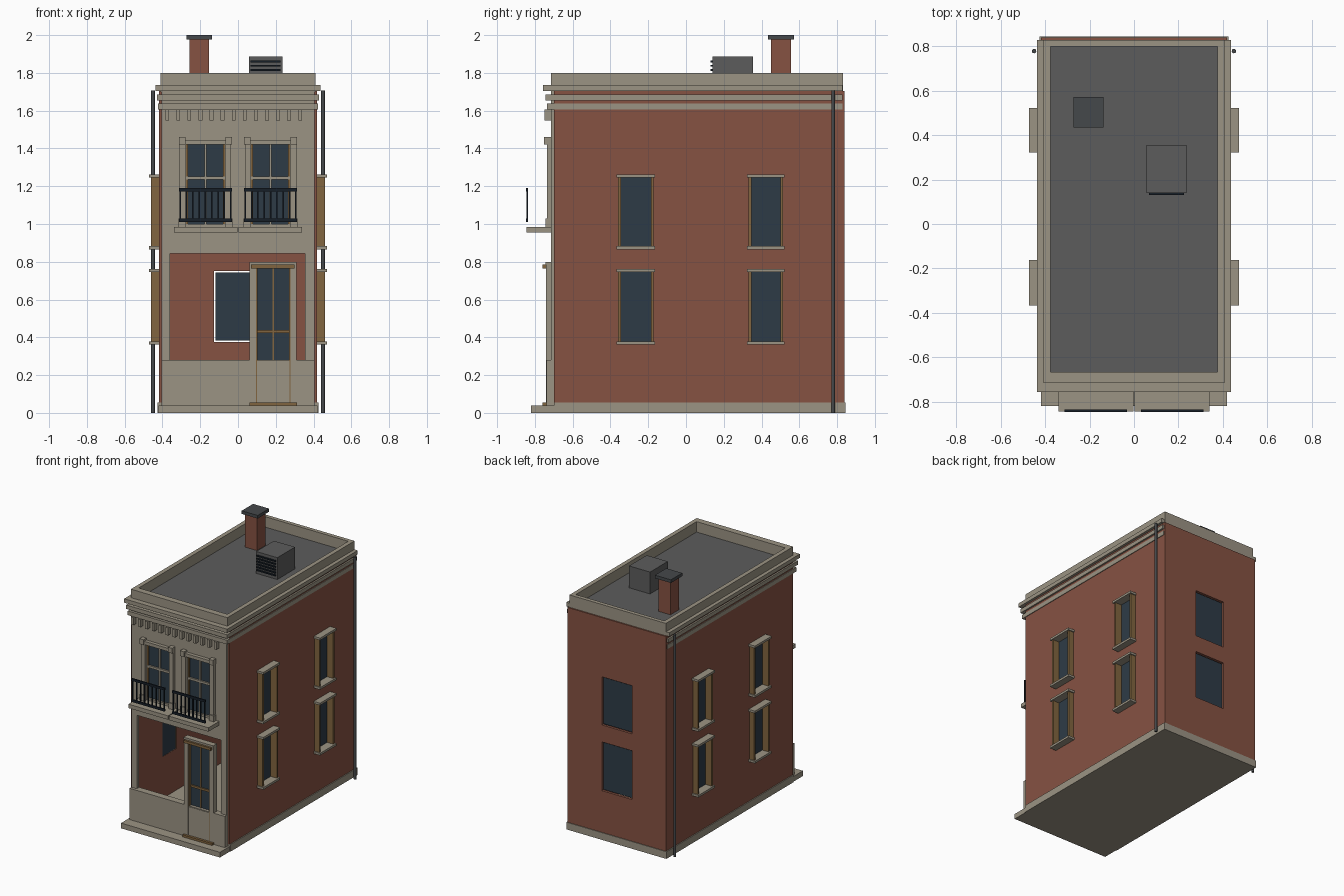
import bpy, bmesh, math
from mathutils import Vector

if "Cube" in bpy.data.objects:
    bpy.data.objects.remove(bpy.data.objects["Cube"])


def material(name, rgb):
    m = bpy.data.materials.new(name)
    m.diffuse_color = (*rgb, 1)
    m.use_nodes = True
    m.node_tree.nodes["Principled BSDF"].inputs["Base Color"].default_value = m.diffuse_color
    return m


BRICK = material("brick red", (0.24, 0.085, 0.055))
STONE = material("warm stone", (0.33, 0.295, 0.23))
GLASS = material("dark glass", (0.027, 0.044, 0.062))
WOOD = material("ochre wood", (0.22, 0.13, 0.05))
ROOF = material("roof grey", (0.107, 0.107, 0.107))
METAL = material("pipe grey", (0.06, 0.065, 0.07))
IRON = material("black iron", (0.008, 0.013, 0.02))


def finish(bm, name, mat):
    bmesh.ops.recalc_face_normals(bm, faces=bm.faces)
    me = bpy.data.meshes.new(name)
    bm.to_mesh(me)
    bm.free()
    me.materials.append(mat)
    ob = bpy.data.objects.new(name, me)
    bpy.context.collection.objects.link(ob)
    return ob


def boxes(name, mat, *items):
    """One object made of boxes, each (x0, x1, y0, y1, z0, z1)."""
    bm = bmesh.new()
    for x0, x1, y0, y1, z0, z1 in items:
        vs = bmesh.ops.create_cube(bm, size=1)["verts"]
        for v in vs:
            v.co = ((x0 + x1) / 2 + v.co.x * (x1 - x0),
                    (y0 + y1) / 2 + v.co.y * (y1 - y0),
                    (z0 + z1) / 2 + v.co.z * (z1 - z0))
    return finish(bm, name, mat)


def mirrored(items):
    """Add copies of the boxes on the other side of x = 0."""
    return list(items) + [(-b, -a, *rest) for a, b, *rest in items]


def wall(name, mat, axis, pos, thick, u, z, holes):
    """Upright wall with rectangular holes (u0, u1, z0, z1); axis is its normal."""
    us = sorted({*u, *[h[i] for h in holes for i in (0, 1)]})
    zs = sorted({*z, *[h[i] for h in holes for i in (2, 3)]})
    bm = bmesh.new()

    def point(a, b):
        return (pos, a, b) if axis == "x" else (a, pos, b)

    grid = [[bm.verts.new(point(a, b)) for b in zs] for a in us]
    for i in range(len(us) - 1):
        for j in range(len(zs) - 1):
            cu, cz = (us[i] + us[i + 1]) / 2, (zs[j] + zs[j + 1]) / 2
            if not any(h[0] < cu < h[1] and h[2] < cz < h[3] for h in holes):
                bm.faces.new((grid[i][j], grid[i + 1][j],
                              grid[i + 1][j + 1], grid[i][j + 1]))
    out = bmesh.ops.extrude_face_region(bm, geom=bm.faces[:])["geom"]
    move = Vector((thick, 0, 0)) if axis == "x" else Vector((0, thick, 0))
    bmesh.ops.translate(bm, vec=move,
                        verts=[g for g in out if isinstance(g, bmesh.types.BMVert)])
    loose = [v for v in bm.verts if not v.link_faces]
    bmesh.ops.delete(bm, geom=loose, context="VERTS")
    return finish(bm, name, mat)


# Base slab and plinth
boxes("base_slab", STONE, (-0.42, 0.42, -0.82, 0.845, 0, 0.04))
boxes("plinth", STONE, (-0.425, 0.425, -0.70, 0.845, 0, 0.055))

# Brick shell
FLOORS = [(0.375, 0.75), (0.88, 1.25)]
SIDE_Y = [(-0.35, -0.18), (0.34, 0.505)]
side_holes = [(*y, *z) for y in SIDE_Y for z in FLOORS]
back_holes = [(-0.128, 0.128, *z) for z in FLOORS]
for s, side in ((-1, "left"), (1, "right")):
    wall(side + "_wall", BRICK, "x", s * 0.418, -s * 0.02, (-0.70, 0.84), (0.05, 1.705), side_holes)
wall("back_wall", BRICK, "y", 0.84, -0.02, (-0.398, 0.398), (0.05, 1.705), back_holes)
boxes("back_glass", GLASS, *[(-0.12, 0.12, 0.823, 0.829, a + 0.007, b - 0.007) for a, b in FLOORS])

# Side windows: projecting surrounds, sills and lintels
glass, jambs, caps = [], [], []
for y0, y1 in SIDE_Y:
    for z0, z1 in FLOORS:
        glass.append((0.40, 0.408, y0, y1, z0, z1))
        jambs += [(0.40, 0.46, y0 - 0.009, y0 + 0.006, z0, z1),
                  (0.40, 0.46, y1 - 0.006, y1 + 0.009, z0, z1)]
        caps += [(0.40, 0.472, y0 - 0.017, y1 + 0.017, z0 - 0.014, z0 + 0.003),
                 (0.40, 0.472, y0 - 0.017, y1 + 0.017, z1 - 0.004, z1 + 0.013)]
boxes("side_window_glass", GLASS, *mirrored(glass))
boxes("side_window_jambs", WOOD, *mirrored(jambs))
boxes("side_window_caps", STONE, *mirrored(caps))

# Stone facade with open shop bay and two upper windows
WIN = [(-0.275, -0.07), (0.07, 0.275)]
front_holes = [(-0.36, 0.355, 0.28, 0.845)] + [(*w, 1.0, 1.42) for w in WIN]
wall("facade", STONE, "y", -0.715, 0.03, (-0.405, 0.405), (0.04, 1.705), front_holes)
boxes("lower_panel", STONE, (-0.405, 0.405, -0.738, -0.70, 0.04, 0.28))

# Upper front windows and balconies
glass, frame, bars, sash = [], [], [], []
slabs, rails = [], []
for x0, x1 in WIN:
    c = (x0 + x1) / 2
    glass.append((x0, x1, -0.70, -0.694, 1.0, 1.42))
    bars += [(c - 0.006, c + 0.006, -0.71, -0.70, 1.0, 1.42),
             (x0, x1, -0.712, -0.70, 1.235, 1.252)]
    sash += [(x0, x0 + 0.01, -0.71, -0.70, 1.0, 1.42),
             (x1 - 0.01, x1, -0.71, -0.70, 1.0, 1.42)]
    frame += [(x0 - 0.034, x0, -0.736, -0.71, 0.985, 1.42),
              (x1, x1 + 0.034, -0.736, -0.71, 0.985, 1.42),
              (x0 - 0.03, x1 + 0.03, -0.742, -0.71, 1.42, 1.445)]
    for e in (x0 - 0.02, x1 + 0.02):
        frame += [(e - 0.017, e + 0.017, -0.752, -0.71, 1.42, 1.46),
                  (e - 0.02, e + 0.02, -0.745, -0.71, 0.985, 1.03)]
    s = 1 if c > 0 else -1
    slabs.append((*sorted((s * 0.003, s * 0.34)), -0.845, -0.71, 0.955, 0.985))
    r0, r1 = c - 0.14, c + 0.14
    rails += [(r0, r1, -0.846, -0.836, 1.172, 1.19), (r0, r1, -0.846, -0.836, 1.01, 1.028)]
    for i in range(9):
        x = r0 + 0.006 + i * (r1 - r0 - 0.012) / 8
        rails.append((x - 0.004, x + 0.004, -0.845, -0.837, 1.02, 1.18))
boxes("upper_window_glass", GLASS, *glass)
boxes("upper_window_bars", STONE, *bars)
boxes("upper_window_sash", WOOD, *sash)
boxes("upper_window_surrounds", STONE, *frame)
boxes("balcony_slabs", STONE, *slabs)
boxes("balcony_railings", IRON, *rails)

# Front door
boxes("door_jambs", STONE, (0.06, 0.096, -0.742, -0.70, 0.055, 0.795),
      (0.277, 0.31, -0.742, -0.70, 0.055, 0.795),
      (0.06, 0.31, -0.745, -0.70, 0.785, 0.80))
boxes("door_lintel", WOOD, (0.07, 0.30, -0.76, -0.70, 0.765, 0.785))
boxes("door_threshold", WOOD, (0.06, 0.312, -0.76, -0.73, 0.04, 0.056))
boxes("door_glass", GLASS, (0.096, 0.277, -0.715, -0.705, 0.28, 0.768))
boxes("door_panel", STONE, (0.10, 0.273, -0.741, -0.705, 0.056, 0.275))
boxes("door_rails", WOOD, (0.096, 0.277, -0.725, -0.71, 0.422, 0.438),
      (0.182, 0.191, -0.722, -0.71, 0.28, 0.768),
      (0.096, 0.102, -0.74, -0.71, 0.056, 0.768),
      (0.271, 0.277, -0.74, -0.71, 0.056, 0.768))

# Cornice bands and brackets
bands = [(0.423, -0.735, 1.605, 1.637), (0.43, -0.745, 1.655, 1.685), (0.438, -0.757, 1.705, 1.735)]
cornice = []
for w, y, z0, z1 in bands:
    cornice.append((-w, w, y, -0.69, z0, z1))
    cornice += mirrored([(0.40, w, -0.69, 0.828, z0, z1)])
boxes("cornice", STONE, *cornice)
boxes("cornice_brackets", STONE, *[(x - 0.01, x + 0.01, -0.748, -0.71, 1.547, 1.606)
                                   for x in [-0.375 + i * 0.0587 for i in range(13)]])

# Parapet and roof
boxes("parapet", STONE, *mirrored([(0.377, 0.41, -0.715, 0.83, 1.70, 1.80)]),
      (-0.377, 0.377, -0.715, -0.667, 1.70, 1.80), (-0.377, 0.377, 0.80, 0.83, 1.70, 1.80))
boxes("roof_deck", ROOF, (-0.38, 0.38, -0.67, 0.805, 1.69, 1.72))

# Chimney
boxes("chimney", BRICK, (-0.256, -0.154, 0.45, 0.555, 1.715, 1.98))
boxes("chimney_cap", METAL, (-0.273, -0.137, 0.435, 0.573, 1.976, 2.0))

# Rooftop vent with louvres
boxes("roof_vent", ROOF, (0.057, 0.236, 0.14, 0.355, 1.715, 1.888))
boxes("vent_louvres", IRON, *[(0.067, 0.226, 0.130, 0.142, z, z + 0.01)
                              for z in [1.745 + i * 0.022 for i in range(6)]])

# Drain pipes
for s, side in ((-1, "left"), (1, "right")):
    bm = bmesh.new()
    bmesh.ops.create_cone(bm, cap_ends=True, segments=12, radius1=0.01, radius2=0.01, depth=1.708)
    bmesh.ops.translate(bm, vec=(s * 0.45, 0.779, 0.854), verts=bm.verts)
    finish(bm, side + "_drain_pipe", METAL)
